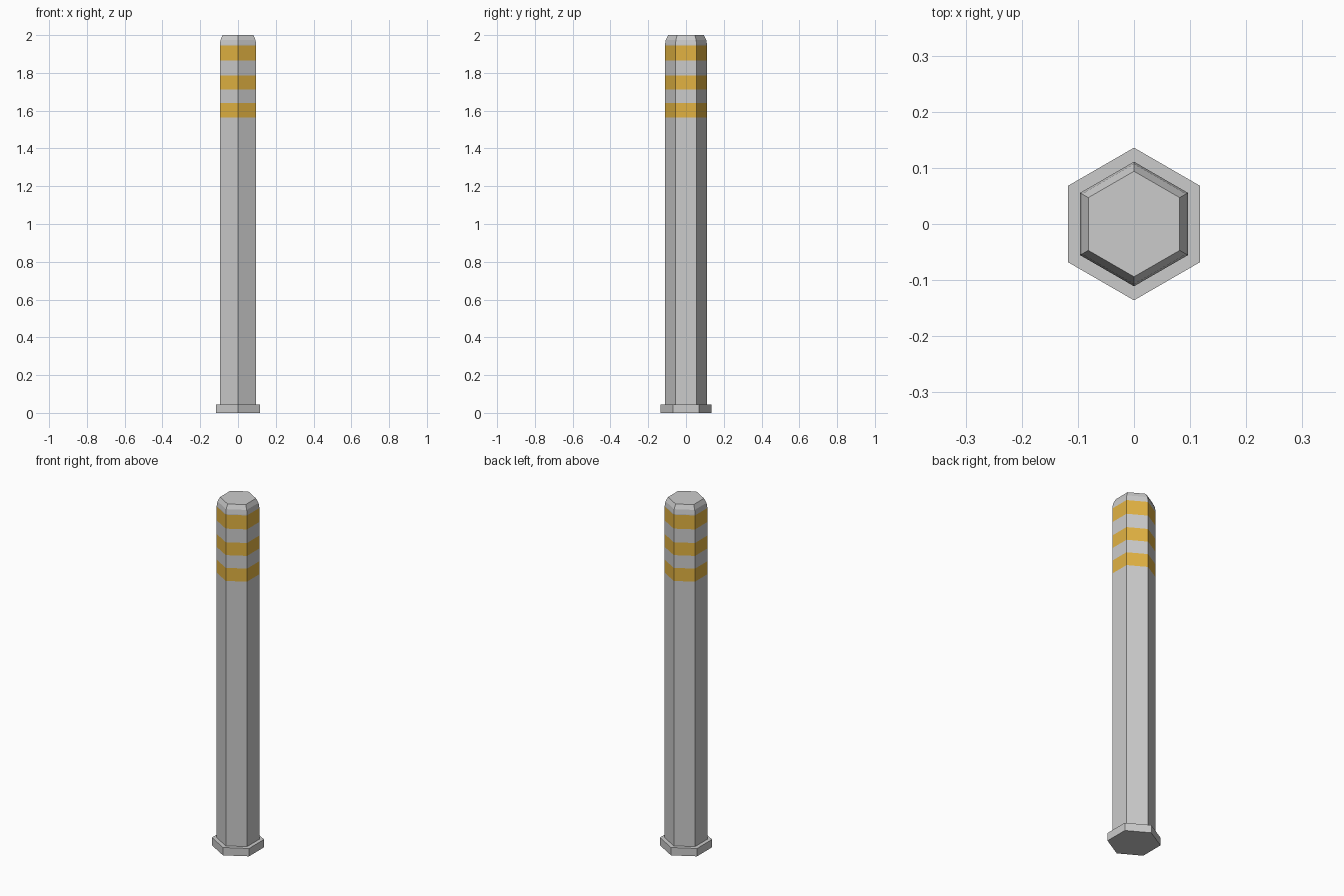
import bpy, bmesh
from math import cos, sin, radians

cube = bpy.data.objects.get("Cube")
if cube:
    bpy.data.objects.remove(cube, do_unlink=True)

SIDES = 6


def material(name, rgb):
    mat = bpy.data.materials.new(name)
    mat.use_nodes = True
    mat.diffuse_color = (*rgb, 1)
    mat.node_tree.nodes["Principled BSDF"].inputs["Base Color"].default_value = (*rgb, 1)
    return mat


grey = material("light_grey", (0.6, 0.6, 0.6))
yellow = material("amber_yellow", (0.76, 0.45, 0.055))


def hex_column(name, profile, materials):
    """Stack hexagonal rings of (radius, height), corners on the y axis."""
    bm = bmesh.new()
    rings = []
    for r, z in profile:
        angles = [radians(90 + i * 360 / SIDES) for i in range(SIDES)]
        rings.append([bm.verts.new((r * cos(a), r * sin(a), z)) for a in angles])
    for low, high in zip(rings, rings[1:]):
        for i in range(SIDES):
            j = (i + 1) % SIDES
            bm.faces.new((low[i], low[j], high[j], high[i]))
    bm.faces.new(rings[0][::-1])
    bm.faces.new(rings[-1])
    mesh = bpy.data.meshes.new(name)
    bm.to_mesh(mesh)
    bm.free()
    for mat in materials:
        mesh.materials.append(mat)
    obj = bpy.data.objects.new(name, mesh)
    bpy.context.collection.objects.link(obj)
    return obj


# Foot plate
hex_column("base_plate", [(0.136, 0), (0.136, 0.045)], [grey])

# Post with rings cut at the stripe edges and a bevelled top
stripes = [(1.565, 1.64), (1.713, 1.787), (1.865, 1.945)]
R = 0.111
profile = [(R, 0.045)] + [(R, z) for band in stripes for z in band]
profile += [(R, 1.95), (0.107, 1.975), (0.094, 2.0)]
post = hex_column("post", profile, [grey, yellow])

# Painted stripes
for face in post.data.polygons:
    z = face.center.z
    if any(low < z < high for low, high in stripes):
        face.material_index = 1
